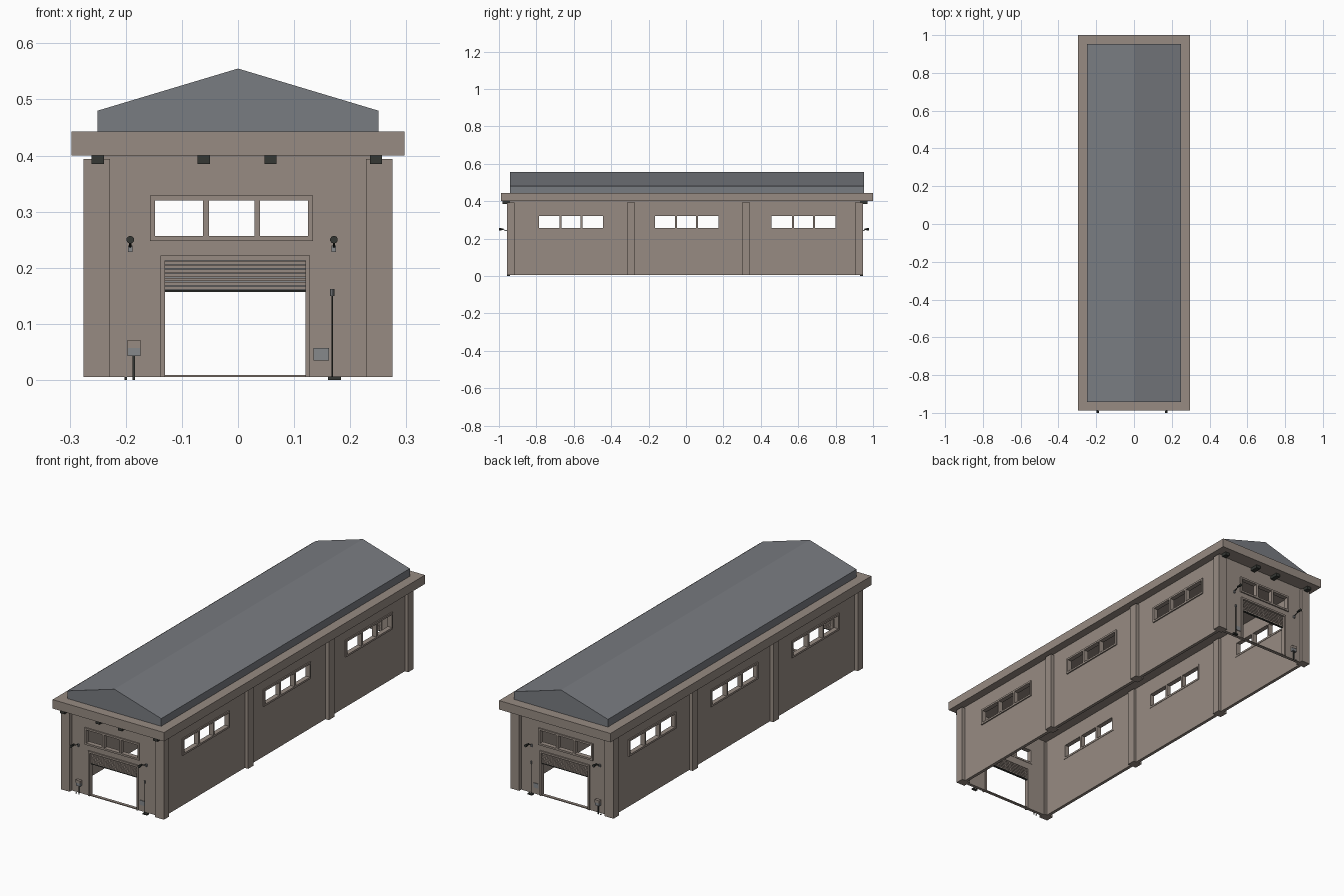
import bpy, bmesh, math
from mathutils import Vector

if "Cube" in bpy.data.objects:
    bpy.data.objects.remove(bpy.data.objects["Cube"])


def material(name, rgb):
    m = bpy.data.materials.new(name)
    m.diffuse_color = (*rgb, 1)
    m.use_nodes = True
    m.node_tree.nodes["Principled BSDF"].inputs["Base Color"].default_value = m.diffuse_color
    return m


WALL = material("warm_stone", (0.31, 0.26, 0.225))
ROOF = material("roof_grey", (0.19, 0.2, 0.22))
DARK = material("dark_metal", (0.035, 0.038, 0.033))
STEEL = material("steel_grey", (0.24, 0.25, 0.26))


def finish(name, bm, mat):
    bmesh.ops.recalc_face_normals(bm, faces=bm.faces)
    me = bpy.data.meshes.new(name)
    bm.to_mesh(me)
    bm.free()
    me.materials.append(mat)
    ob = bpy.data.objects.new(name, me)
    bpy.context.collection.objects.link(ob)
    return ob


def boxes(name, mat, bounds):
    """One object from a list of (x0, x1, y0, y1, z0, z1)."""
    bm = bmesh.new()
    for b in bounds:
        vs = bmesh.ops.create_cube(bm, size=1)["verts"]
        for v in vs:
            v.co = Vector([b[2 * i] + (v.co[i] + 0.5) * (b[2 * i + 1] - b[2 * i]) for i in range(3)])
    return finish(name, bm, mat)


def tube(name, mat, a, b, r, r2=None, n=10):
    a, b = Vector(a), Vector(b)
    bm = bmesh.new()
    bmesh.ops.create_cone(bm, cap_ends=True, segments=n, radius1=r,
                          radius2=r if r2 is None else r2, depth=(b - a).length)
    q = (b - a).to_track_quat('Z', 'Y')
    for v in bm.verts:
        v.co = q @ v.co + (a + b) / 2
    return finish(name, bm, mat)


def wall(name, u0, u1, holes, place, inward, thick=0.015):
    """Wall sheet with rectangular openings, extruded towards the inside."""
    us = sorted({u0, u1, *[h[0] for h in holes], *[h[1] for h in holes]})
    vs = sorted({0.005, 0.40, *[h[2] for h in holes], *[h[3] for h in holes]})
    bm = bmesh.new()
    grid = [[bm.verts.new(place(u, v)) for v in vs] for u in us]
    for i in range(len(us) - 1):
        for j in range(len(vs) - 1):
            cu, cv = (us[i] + us[i + 1]) / 2, (vs[j] + vs[j + 1]) / 2
            if any(h[0] < cu < h[1] and h[2] < cv < h[3] for h in holes):
                continue
            bm.faces.new((grid[i][j], grid[i + 1][j], grid[i + 1][j + 1], grid[i][j + 1]))
    bmesh.ops.delete(bm, geom=[v for v in bm.verts if not v.link_faces], context='VERTS')
    ex = bmesh.ops.extrude_face_region(bm, geom=bm.faces[:])
    bmesh.ops.translate(bm, vec=Vector(inward) * thick,
                        verts=[g for g in ex["geom"] if isinstance(g, bmesh.types.BMVert)])
    # keep the outer skin that extrusion may have removed
    return finish(name, bm, WALL)


def frame_rects(u0, u1, v0, v1, w):
    """Border strips around an opening, plus two mullions."""
    r = [(u0 - w, u0, v0 - w, v1 + w), (u1, u1 + w, v0 - w, v1 + w),
         (u0, u1, v0 - w, v0), (u0, u1, v1, v1 + w)]
    for k in (1, 2):
        c = u0 + (u1 - u0) * k / 3
        r.append((c - 0.005, c + 0.005, v0, v1))
    return r


X, YF, YB = 0.257, -0.94, 0.929
WZ = (0.257, 0.32)

# side walls with three windows each
side_holes = [(c - 0.17, c + 0.17, *WZ) for c in (-0.615, 0.003, 0.628)]
for s, nm in ((1, "right"), (-1, "left")):
    wall(f"{nm}_wall", YF, YB, side_holes, lambda u, v: (s * X, u, v), (-s, 0, 0))
    for i, h in enumerate(side_holes):
        xs = sorted((s * (X - 0.017), s * (X + 0.006)))
        boxes(f"{nm}_window_frame_{i}", WALL, [(*xs, *r) for r in frame_rects(*h, 0.009)])

# pillars
for s, nm in ((1, "right"), (-1, "left")):
    xs = sorted((s * 0.228, s * 0.275))
    boxes(f"{nm}_pillars", WALL, [(*xs, a, b, 0.005, 0.394) for a, b in
                                  ((-0.957, -0.917), (-0.315, -0.273), (0.3, 0.342), (0.904, 0.945))])

# roof slab and gabled roof
boxes("roof_slab", WALL, [(-0.297, 0.297, -0.988, 1.0, 0.40, 0.443)])
bm = bmesh.new()
profile = [(-0.25, 0.443), (0.25, 0.443), (0.25, 0.48), (0, 0.555), (-0.25, 0.48)]
face = bm.faces.new([bm.verts.new((x, -0.942, z)) for x, z in profile])
ex = bmesh.ops.extrude_face_region(bm, geom=[face])
bmesh.ops.translate(bm, vec=(0, 1.894, 0), verts=[g for g in ex["geom"] if isinstance(g, bmesh.types.BMVert)])
if not face.is_valid or len(bm.faces) < 7:
    bm.verts.ensure_lookup_table()
finish("gabled_roof", bm, ROOF)

# both ends: o is the outward y direction
for o, Y, nm in ((-1, YF, "front"), (1, YB, "back")):
    def ys(a, b):
        """Range in y from distances measured outwards from the wall face."""
        return tuple(sorted((Y + o * a, Y + o * b)))

    win = (-0.148, 0.125, *WZ)
    door = (-0.13, 0.12, 0.005, 0.213)
    wall(f"{nm}_wall", -X + 0.014, X - 0.014, [win, door], lambda u, v: (u, Y, v), (0, -o, 0))
    boxes(f"{nm}_window_frame", WALL,
          [(r[0], r[1], *ys(-0.017, 0.006), r[2], r[3]) for r in frame_rects(*win, 0.009)])
    boxes(f"{nm}_door_frame", WALL,
          [(a, b, *ys(-0.017, 0.006), c, d) for a, b, c, d in
           ((-0.138, -0.13, 0.005, 0.222), (0.12, 0.128, 0.005, 0.222), (-0.13, 0.12, 0.213, 0.222))])
    boxes(f"{nm}_threshold", WALL, [(-0.13, 0.12, *ys(-0.015, 0), 0.005, 0.009)])

    # half-raised shutter
    boxes(f"{nm}_shutter_sheet", STEEL, [(-0.13, 0.12, *ys(-0.012, -0.008), 0.158, 0.213)])
    boxes(f"{nm}_shutter_slats", WALL,
          [(-0.13, 0.12, *ys(-0.015, -0.005), 0.161 + k * 0.0075, 0.167 + k * 0.0075) for k in range(7)])
    boxes(f"{nm}_shutter_bar", DARK, [(-0.13, 0.12, *ys(-0.015, -0.004), 0.157, 0.16)])

    # brackets under the eaves
    boxes(f"{nm}_eave_brackets", DARK,
          [(c - 0.011, c + 0.011, *ys(0, 0.042), 0.385, 0.40) for c in (-0.25, -0.061, 0.058, 0.246)])

    # wall lamps
    reach = 0.06 if o < 0 else 0.05
    for i, x in enumerate((-0.192, 0.171)):
        boxes(f"{nm}_lamp_plate_{i}", STEEL, [(x - 0.004, x + 0.004, *ys(0, 0.006), 0.228, 0.24)])
        tube(f"{nm}_lamp_arm_{i}", DARK, (x, Y, 0.236), (x, Y + o * (reach - 0.015), 0.25), 0.002)
        tube(f"{nm}_lamp_head_{i}", DARK, (x, Y + o * (reach - 0.025), 0.25), (x, Y + o * reach, 0.25), 0.004, 0.007)

    # control box on a post
    boxes(f"{nm}_control_post", DARK, [(-0.188, -0.184, *ys(0.004, 0.008), 0, 0.043),
                                       (-0.202, -0.198, *ys(0.004, 0.008), 0, 0.005)])
    boxes(f"{nm}_control_box", STEEL, [(-0.197, -0.174, *ys(0.001, 0.014), 0.043, 0.057)])
    boxes(f"{nm}_control_lid", WALL, [(-0.198, -0.173, *ys(0.001, 0.015), 0.057, 0.07)])

    # slim pole and wall plate
    yp = Y + o * 0.01
    tube(f"{nm}_pole", DARK, (0.168, yp, 0), (0.168, yp, 0.152), 0.0015)
    tube(f"{nm}_pole_head", STEEL, (0.168, yp, 0.15), (0.168, yp, 0.162), 0.004)
    boxes(f"{nm}_pole_base", DARK, [(0.16, 0.184, *ys(0.002, 0.016), 0, 0.006)])
    boxes(f"{nm}_wall_plate", STEEL, [(0.135, 0.162, *ys(0, 0.003), 0.035, 0.057)])
